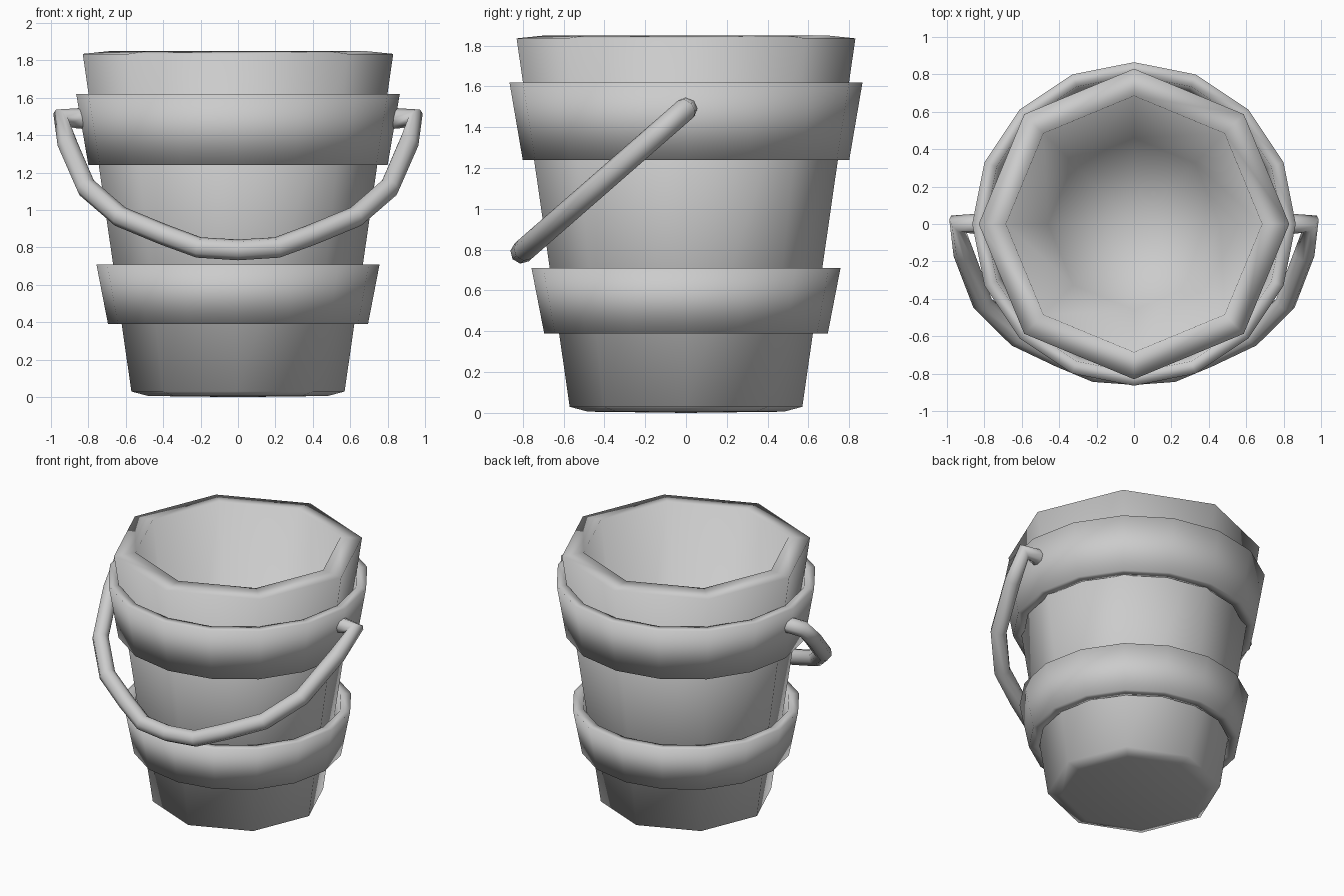
import bpy
import math

cube = bpy.data.objects.get("Cube")
if cube:
    bpy.data.objects.remove(cube, do_unlink=True)

GREY = (0.6, 0.6, 0.6, 1.0)
grey = bpy.data.materials.new("plain grey")
grey.use_nodes = True
grey.diffuse_color = GREY
grey.node_tree.nodes["Principled BSDF"].inputs["Base Color"].default_value = GREY


def lathe(name, profile, sides, closed=False):
    """Spin (radius, z) points about z; profile runs up the outside first.
    A zero radius becomes a single pole vertex."""
    verts, rings, faces = [], [], []
    for r, z in profile:
        start = len(verts)
        count = sides if r > 0 else 1
        for i in range(count):
            a = 2 * math.pi * i / sides
            verts.append((r * math.cos(a), r * math.sin(a), z))
        rings.append([start + i % count for i in range(sides)])
    pairs = list(zip(rings, rings[1:]))
    if closed:
        pairs.append((rings[-1], rings[0]))
    for low, high in pairs:
        for i in range(sides):
            j = (i + 1) % sides
            loop = [low[i], low[j], high[j], high[i]]
            faces.append(list(dict.fromkeys(loop)))
    mesh = bpy.data.meshes.new(name)
    mesh.from_pydata(verts, [], faces)
    mesh.shade_smooth()
    mesh.materials.append(grey)
    obj = bpy.data.objects.new(name, mesh)
    bpy.context.collection.objects.link(obj)
    return obj


def band(name, bottom, top, r_bottom, r_top, thickness):
    profile = [(r_bottom, bottom), (r_top, top),
               (r_top - thickness, top), (r_bottom - thickness, bottom)]
    return lathe(name, profile, 16, closed=True)


# Eight-sided hollow body with a thick rim
lathe("bucket_body", [(0, 0), (0.48, 0.006), (0.57, 0.03), (0.83, 1.835),
                      (0.685, 1.85), (0.46, 0.14), (0, 0.12)], 8)

# Flared hoops
band("upper_band", 1.24, 1.62, 0.80, 0.865, 0.07)
band("lower_band", 0.39, 0.71, 0.695, 0.757, 0.07)

# Drooping handle, swung to the front: half path as (x, z), then mirrored
half = [(0.83, 1.49), (0.945, 1.49), (0.91, 1.35), (0.81, 1.12),
        (0.63, 0.965), (0.40, 0.87), (0.21, 0.80)]
path = half + [(0, 0.787)] + [(-x, z) for x, z in reversed(half)]
curve = bpy.data.curves.new("handle", "CURVE")
curve.dimensions = "3D"
curve.bevel_depth = 0.056
curve.bevel_resolution = 2
curve.use_fill_caps = True
spline = curve.splines.new("POLY")
spline.points.add(len(path) - 1)
for point, (x, z) in zip(spline.points, path):
    point.co = (x, (z - 1.49) * 1.145, z, 1)
curve.materials.append(grey)
handle = bpy.data.objects.new("handle", curve)
bpy.context.collection.objects.link(handle)
bpy.ops.object.select_all(action="DESELECT")
handle.select_set(True)
bpy.context.view_layer.objects.active = handle
bpy.ops.object.convert(target="MESH")
bpy.ops.object.shade_smooth()
